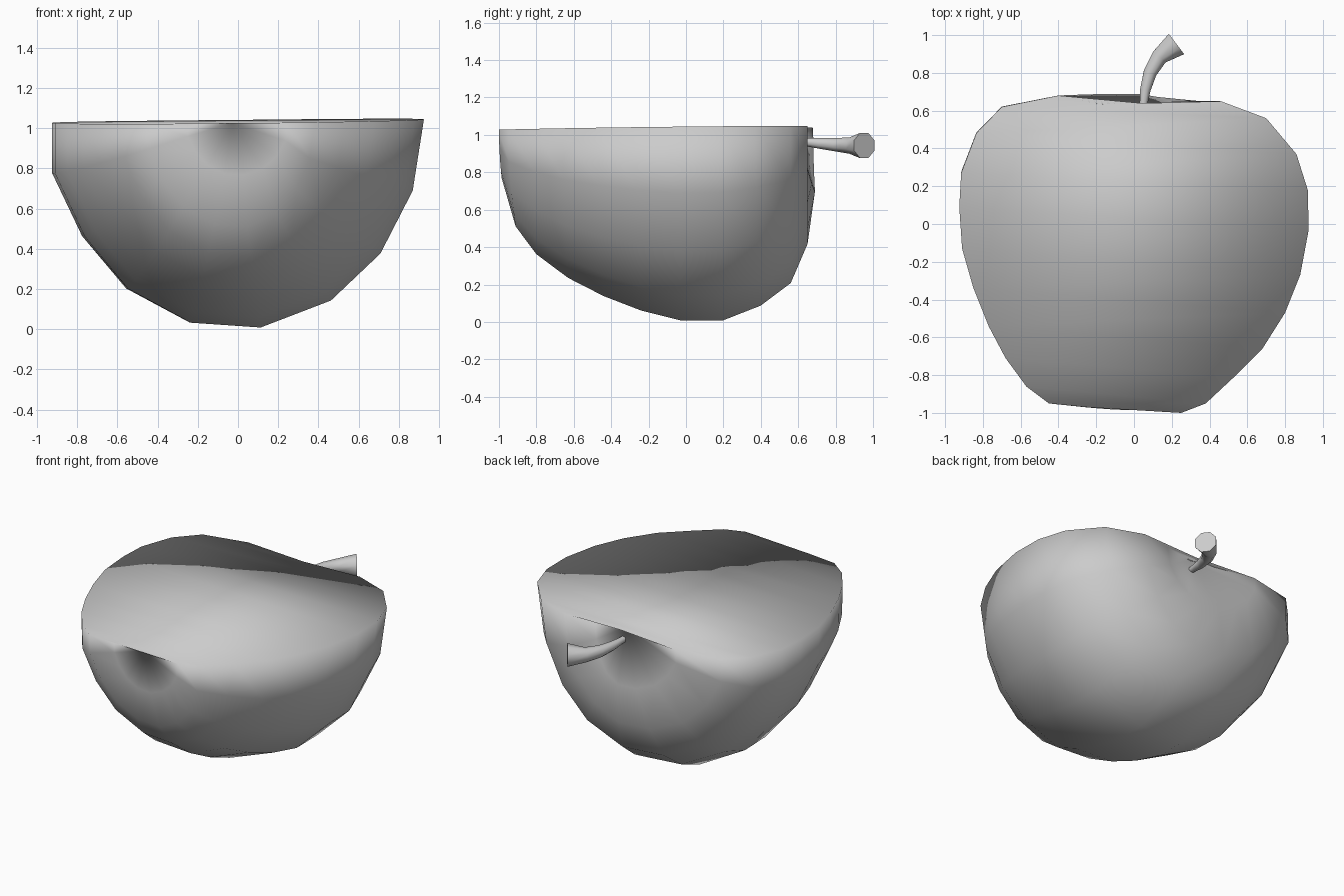
import bpy, bmesh
from math import sin, cos, pi, radians
from mathutils import Vector

if "Cube" in bpy.data.objects:
    bpy.data.objects.remove(bpy.data.objects["Cube"])

grey = bpy.data.materials.new("plain grey")
grey.diffuse_color = (0.6, 0.6, 0.6, 1)
grey.use_nodes = True
grey.node_tree.nodes["Principled BSDF"].inputs["Base Color"].default_value = grey.diffuse_color


def finish(bm, name):
    bmesh.ops.recalc_face_normals(bm, faces=bm.faces)
    for f in bm.faces:
        f.smooth = True
    mesh = bpy.data.meshes.new(name)
    bm.to_mesh(mesh)
    bm.free()
    mesh.materials.append(grey)
    ob = bpy.data.objects.new(name, mesh)
    bpy.context.collection.objects.link(ob)
    return ob


# Half fruit: profiles (radius, y) along the core for right rim, underside, left rim
RIGHT = [(.25, -1), (.38, -.95), (.53, -.81), (.68, -.66), (.8, -.47), (.88, -.27),
         (.925, -.03), (.92, .18), (.86, .37), (.7, .56), (.46, .65), (.25, .62)]
UNDER = [(.26, -.985), (.52, -.91), (.67, -.8), (.8, -.63), (.9, -.44), (.98, -.24),
         (1.035, -.03), (1.037, .2), (.96, .4), (.84, .56), (.63, .65), (.35, .69)]
LEFT = [(.25, -.97), (.45, -.95), (.57, -.86), (.68, -.71), (.77, -.54), (.85, -.34),
        (.91, -.13), (.925, .09), (.915, .27), (.835, .48), (.7, .62), (.4, .68)]
ANGLES = [0, 20, 40, 60, 83, 105, 127, 147, 166, 180]


def place(bm, x, y, depth):
    return bm.verts.new((x, y, 1.035 + .01 * x + .01 * y - depth))


bm = bmesh.new()
rings = []
for r, u, l in zip(RIGHT, UNDER, LEFT):
    ring = []
    for deg in ANGLES:
        a = radians(deg)
        side = r if deg < 90 else l
        s2 = sin(a) ** 2
        k = 1.03 if deg == 166 else 1.0
        ring.append(place(bm, side[0] * cos(a) * k, side[1] * (1 - s2) + u[1] * s2,
                          u[0] * sin(a)))
    rings.append(ring)
front_pole = place(bm, -.03, -.96, 0)
back_pole = place(bm, .04, .585, 0)
for p, q in zip(rings, rings[1:]):
    for i in range(len(ANGLES) - 1):
        bm.faces.new((p[i], p[i + 1], q[i + 1], q[i]))
    bm.faces.new((p[0], q[0], q[-1], p[-1]))      # strip of the flat cut
for pole, ring in ((front_pole, rings[0]), (back_pole, rings[-1])):
    for i in range(len(ANGLES)):
        bm.faces.new((pole, ring[i], ring[(i + 1) % len(ANGLES)]))
finish(bm, "half_fruit")

# Stem: curved, flaring tube with a flat end
PATH = [(.045, .57, .965), (.05, .63, .962), (.06, .71, .955), (.085, .8, .948),
        (.135, .885, .943), (.225, .953, .943)]
RADII = [.02, .022, .03, .038, .047, .073]
SIDES = 8
bm = bmesh.new()
pts = [Vector(p) for p in PATH]
rings = []
for i, (p, rad) in enumerate(zip(pts, RADII)):
    t = (pts[min(i + 1, len(pts) - 1)] - pts[max(i - 1, 0)]).normalized()
    side = t.cross(Vector((0, 0, 1))).normalized()
    up = side.cross(t)
    rings.append([bm.verts.new(p + rad * (side * cos(a) + up * sin(a)))
                  for a in [2 * pi * (j + .5) / SIDES for j in range(SIDES)]])
for p, q in zip(rings, rings[1:]):
    for j in range(SIDES):
        k = (j + 1) % SIDES
        bm.faces.new((p[j], p[k], q[k], q[j]))
bm.faces.new(rings[0])
bm.faces.new(rings[-1])
stem = finish(bm, "stem")
bpy.context.view_layer.objects.active = stem
stem.select_set(True)
bpy.ops.object.shade_smooth_by_angle(angle=radians(50))
